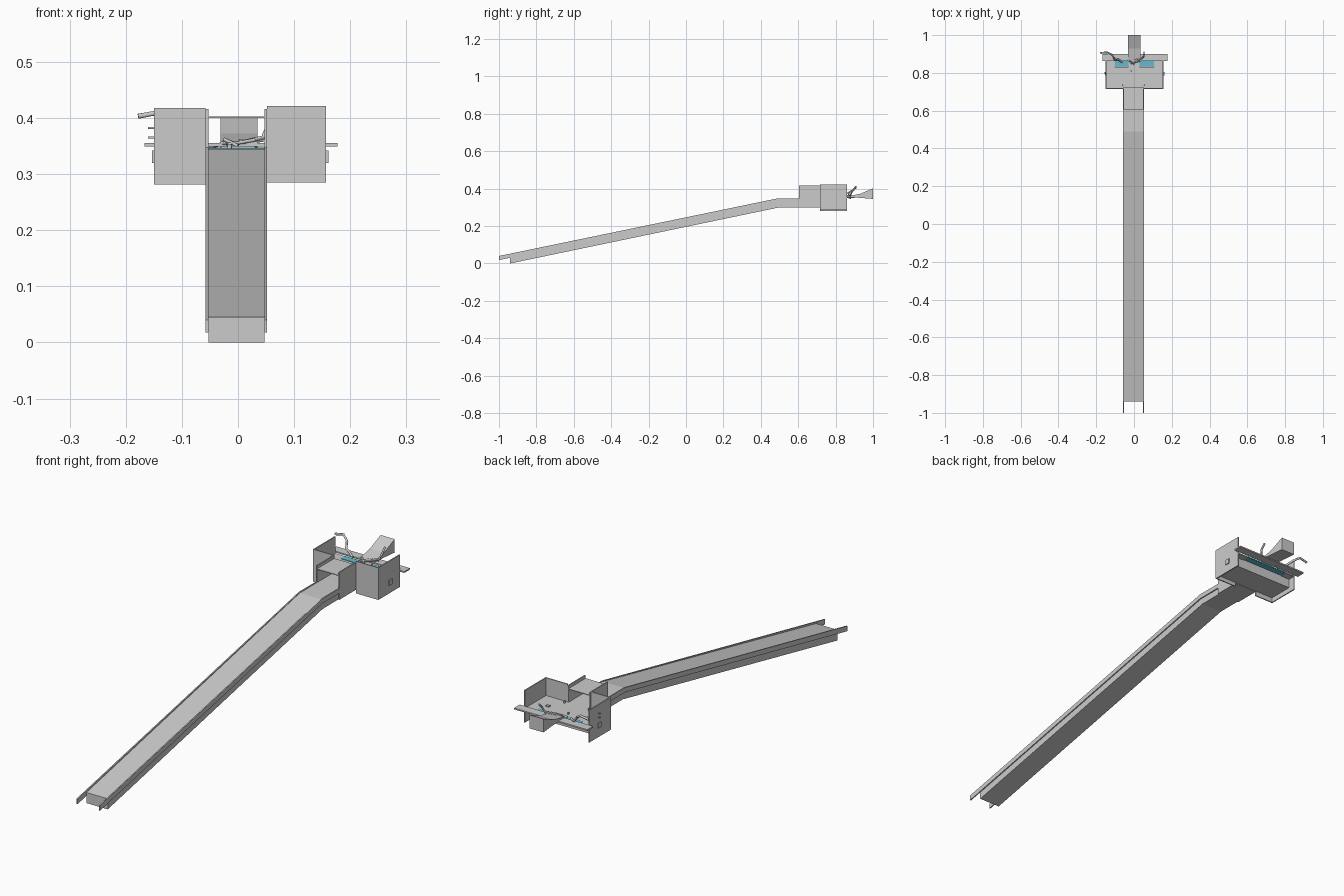
import bpy, bmesh
from mathutils import Vector


def make(name, verts, faces, color=None):
    me = bpy.data.meshes.new(name)
    me.from_pydata(verts, [], faces)
    bm = bmesh.new()
    bm.from_mesh(me)
    bmesh.ops.recalc_face_normals(bm, faces=bm.faces)
    bm.to_mesh(me)
    bm.free()
    ob = bpy.data.objects.new(name, me)
    bpy.context.collection.objects.link(ob)
    if color:
        mat = bpy.data.materials.new(name + "_mat")
        mat.diffuse_color = color
        me.materials.append(mat)
    return ob


def extrude_x(name, profile, x0, x1, color=None):
    """Extrude a (y, z) profile along x."""
    n = len(profile)
    verts = [(x, y, z) for x in (x0, x1) for y, z in profile]
    faces = [list(range(n)), list(range(n, 2 * n))]
    faces += [[i, (i + 1) % n, n + (i + 1) % n, n + i] for i in range(n)]
    return make(name, verts, faces, color)


def box(name, x0, x1, y0, y1, z0, z1, color=None):
    return extrude_x(name, [(y0, z0), (y1, z0), (y1, z1), (y0, z1)], x0, x1, color)


def rod(name, points, radius):
    """Round bar along a path."""
    cu = bpy.data.curves.new(name, 'CURVE')
    cu.dimensions = '3D'
    cu.bevel_depth = radius
    cu.bevel_resolution = 1
    cu.use_fill_caps = True
    sp = cu.splines.new('POLY')
    sp.points.add(len(points) - 1)
    for p, co in zip(sp.points, points):
        p.co = (*co, 1)
    ob = bpy.data.objects.new(name, cu)
    bpy.context.collection.objects.link(ob)
    return ob


XL, XR = -0.053, 0.047   # belt edges
T = 0.005                # sheet thickness

# Sloped belt body, running level into the box
extrude_x("ramp_body", [(-0.94, 0.0), (0.5, 0.300), (0.72, 0.300),
                        (0.72, 0.345), (0.49, 0.345), (-0.94, 0.045)], XL, XR)

# Side rails and hood walls on both sides of the belt
rail = [(-1.0, 0.018), (0.49, 0.328), (0.61, 0.328),
        (0.61, 0.348), (0.49, 0.348), (-1.0, 0.040)]
for side, x0 in (("left", XL - T), ("right", XR)):
    extrude_x("rail_" + side, rail, x0, x0 + T)
    box("hood_wall_" + side, x0, x0 + T, 0.605, 0.722, 0.300, 0.416)
box("hood_top", XL, XR, 0.605, 0.722, 0.400, 0.403)

# Open box: floor, front panels and side walls
box("box_floor", -0.147, 0.153, 0.72, 0.832, 0.302, 0.346)
box("front_panel_left", -0.15, XL - T, 0.716, 0.721, 0.281, 0.418)
box("front_panel_right", XR + T, 0.157, 0.716, 0.721, 0.285, 0.421)
box("side_wall_left", -0.15, -0.145, 0.716, 0.862, 0.281, 0.418)
box("side_wall_right", 0.152, 0.157, 0.716, 0.862, 0.285, 0.421)

# Rear strip of the floor with blue inserts, then the cross shelf
for i, (a, b) in enumerate([(-0.145, -0.10), (0.105, 0.152)]):
    box(f"floor_end_{i}", a, b, 0.832, 0.862, 0.342, 0.346)
box("blue_insert", -0.10, 0.105, 0.834, 0.862, 0.343, 0.347, (0.12, 0.5, 0.65, 1))
box("centre_bridge", -0.03, 0.03, 0.832, 0.862, 0.347, 0.350)
box("rear_shelf", -0.167, 0.177, 0.862, 0.900, 0.349, 0.355)

# Flared rear chute
extrude_x("chute", [(0.86, 0.354), (0.93, 0.351), (1.0, 0.345),
                    (1.0, 0.402), (0.93, 0.372), (0.86, 0.358)], -0.031, 0.035)

# Two bent arms rising from the shelf
rod("arm_left", [(-0.06, 0.855, 0.355), (-0.085, 0.872, 0.36), (-0.10, 0.868, 0.378),
                 (-0.115, 0.895, 0.393), (-0.14, 0.908, 0.410), (-0.178, 0.906, 0.403)], 0.005)
rod("arm_right", [(0.01, 0.86, 0.357), (0.03, 0.872, 0.362), (0.045, 0.880, 0.365),
                  (0.053, 0.888, 0.385), (0.053, 0.91, 0.408)], 0.004)

# Jumble of small linkages in the middle of the box
links = [((-0.05, 0.88, 0.348), (-0.02, 0.86, 0.356)),
         ((-0.025, 0.865, 0.362), (0.0, 0.845, 0.350)),
         ((-0.02, 0.85, 0.352), (0.03, 0.862, 0.361)),
         ((0.0, 0.87, 0.358), (0.045, 0.88, 0.360))]
for i, (a, b) in enumerate(links):
    rod(f"linkage_{i}", [a, b], 0.0035)

# Floor studs and small blocks
for i, (x, y) in enumerate([(-0.06, 0.735), (0.055, 0.735), (-0.015, 0.81)]):
    rod(f"stud_{i}", [(x, y, 0.345), (x, y, 0.354)], 0.004)
for i, x in enumerate((-0.10, 0.09)):
    box(f"floor_block_{i}", x - 0.008, x + 0.008, 0.792, 0.803, 0.345, 0.351)

# Fittings on the outer walls
for i, z in enumerate((0.365, 0.382)):
    rod(f"wall_peg_{i}", [(-0.15, 0.80, z), (-0.160, 0.80, z)], 0.002)
box("wall_pad_left", -0.153, -0.15, 0.785, 0.805, 0.32, 0.342)
box("wall_pad_right", 0.157, 0.161, 0.785, 0.805, 0.32, 0.342)
